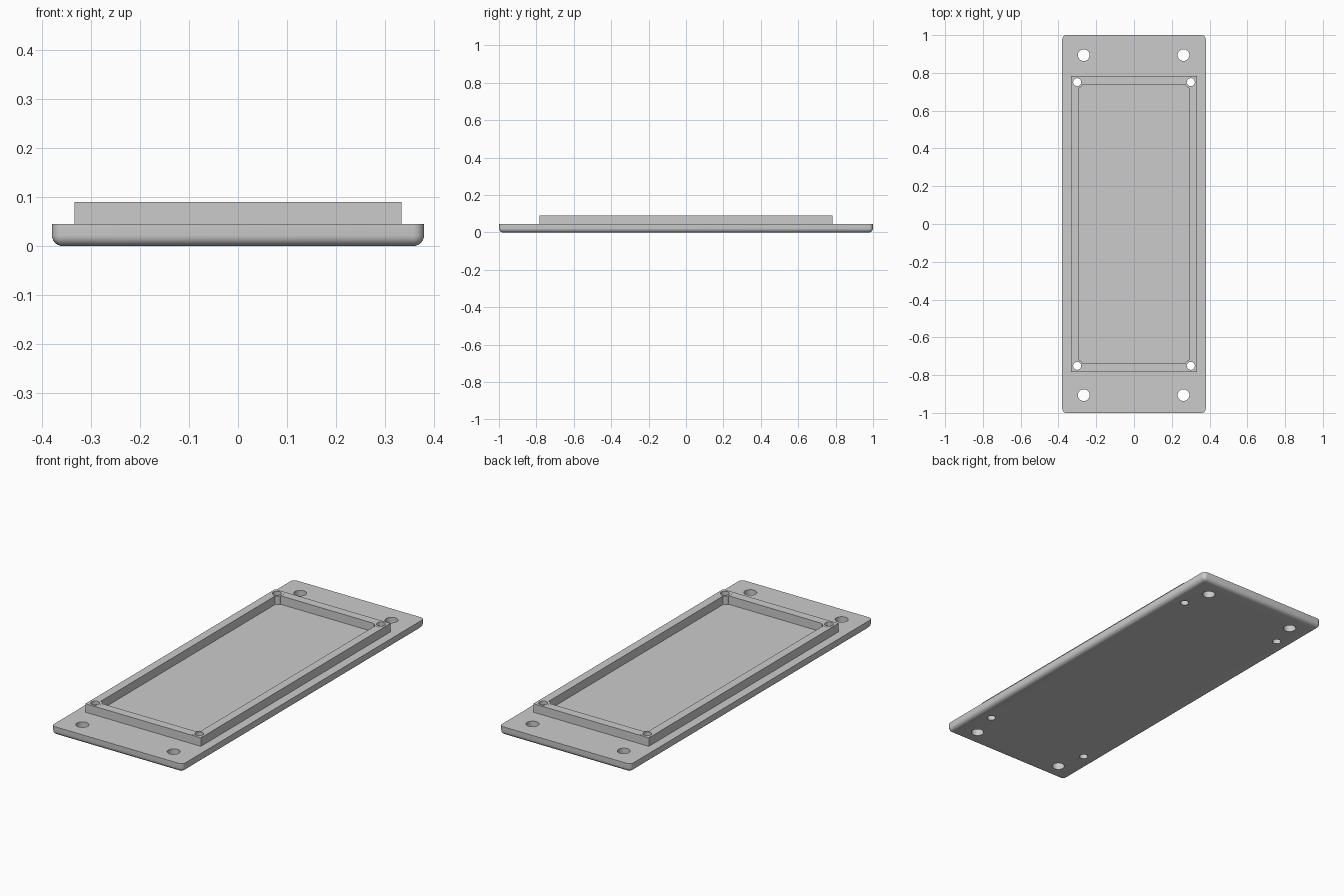
import bpy
import bmesh
from mathutils import Matrix

default = bpy.data.objects.get("Cube")
if default:
    bpy.data.objects.remove(default)

grey = bpy.data.materials.new("light_grey")
grey.use_nodes = True
colour = (0.6, 0.6, 0.6, 1)
grey.diffuse_color = colour
grey.node_tree.nodes["Principled BSDF"].inputs["Base Color"].default_value = colour


def add_object(name, bm):
    mesh = bpy.data.meshes.new(name)
    bm.to_mesh(mesh)
    bm.free()
    mesh.materials.append(grey)
    obj = bpy.data.objects.new(name, mesh)
    bpy.context.collection.objects.link(obj)
    return obj


def box(name, half_x, half_y, z0, z1, round_radius=0):
    bm = bmesh.new()
    size = (2 * half_x, 2 * half_y, z1 - z0, 1)
    centre = Matrix.Translation((0, 0, (z0 + z1) / 2))
    bmesh.ops.create_cube(bm, size=1, matrix=centre @ Matrix.Diagonal(size))
    if round_radius:
        # round everything except the top outline
        edges = [e for e in bm.edges if min(v.co.z for v in e.verts) < z1 - 0.001]
        bmesh.ops.bevel(bm, geom=edges, offset=round_radius, segments=6,
                        profile=0.5, affect='EDGES')
    return add_object(name, bm)


def cylinders(name, spots, radius, z0, z1):
    bm = bmesh.new()
    for x, y in spots:
        bmesh.ops.create_cone(bm, cap_ends=True, segments=32, radius1=radius,
                              radius2=radius, depth=z1 - z0,
                              matrix=Matrix.Translation((x, y, (z0 + z1) / 2)))
    return add_object(name, bm)


def combine(target, tool, operation):
    mod = target.modifiers.new("combine", 'BOOLEAN')
    mod.operation = operation
    mod.solver = 'EXACT'
    mod.object = tool
    bpy.context.view_layer.objects.active = target
    bpy.ops.object.modifier_apply(modifier=mod.name)
    bpy.data.objects.remove(tool)


# Base plate with rounded underside, and the raised hollow frame on top
plate = box("cover_plate", 0.38, 1.0, 0, 0.045, 0.022)
frame = box("raised_frame", 0.334, 0.784, 0.03, 0.0895)
combine(frame, box("pocket_cutter", 0.29, 0.738, 0, 0.2), 'DIFFERENCE')

# Round screw bosses in the frame corners
corners = [(x, y) for x in (-0.301, 0.301) for y in (-0.751, 0.751)]
combine(frame, cylinders("corner_bosses", corners, 0.0325, 0.031, 0.09), 'UNION')
combine(plate, frame, 'UNION')

# Screw holes through bosses, and mounting holes through plate ends
mounts = [(x, y) for x in (-0.266, 0.262) for y in (-0.906, 0.894)]
combine(plate, cylinders("screw_holes", corners, 0.021, -0.1, 0.2), 'DIFFERENCE')
combine(plate, cylinders("mounting_holes", mounts, 0.031, -0.1, 0.2), 'DIFFERENCE')

# Smooth curved walls, sharp edges elsewhere
bpy.ops.object.select_all(action='DESELECT')
plate.select_set(True)
bpy.context.view_layer.objects.active = plate
bpy.ops.object.shade_smooth_by_angle(angle=0.6)
